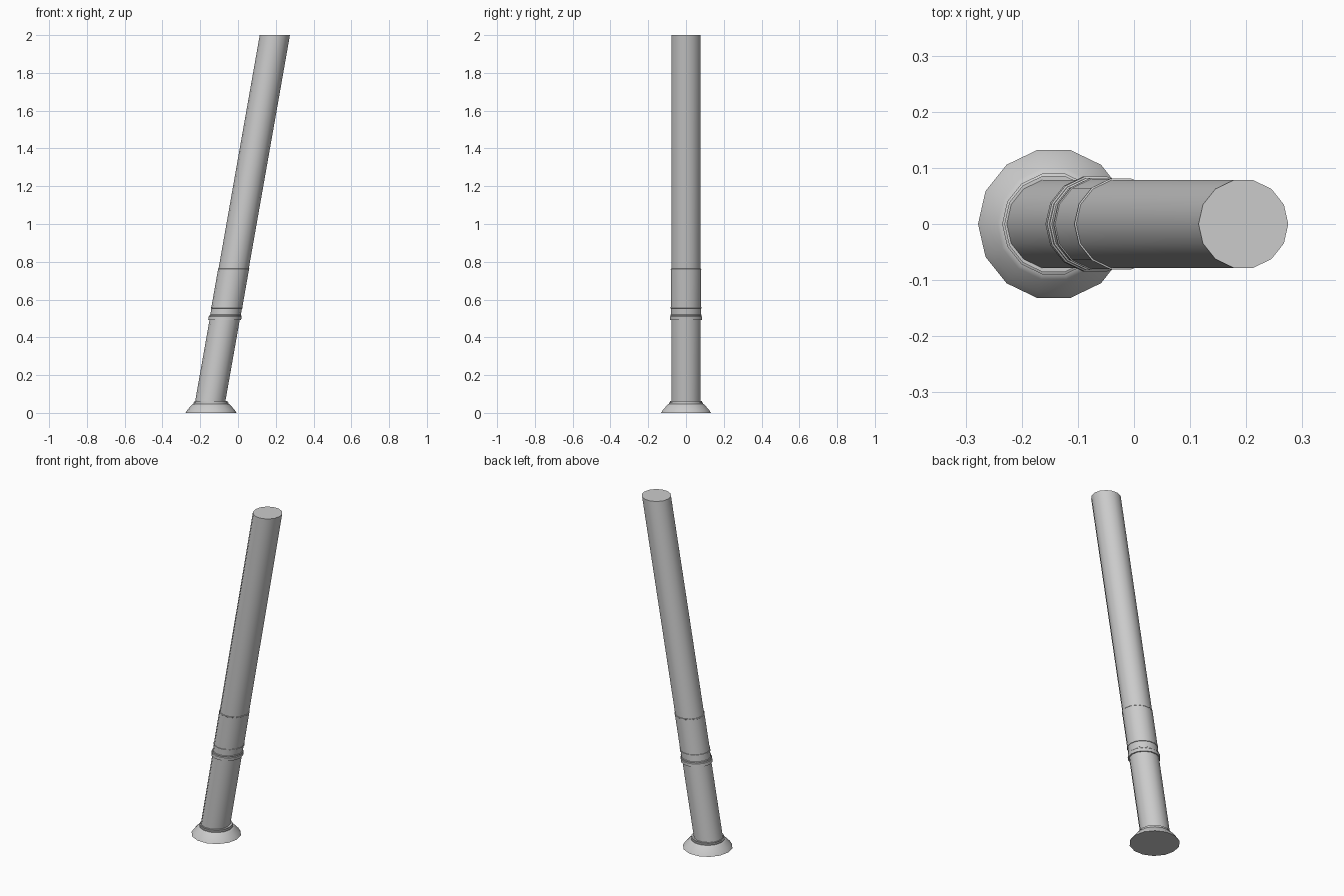
import bpy, bmesh
from math import cos, sin, pi, radians, tan

if "Cube" in bpy.data.objects:
    bpy.data.objects.remove(bpy.data.objects["Cube"])

SIDES = 14
SLOPE = tan(radians(10))
SHAFT_X = 0.195 - 2 * SLOPE   # axis position at ground level
BASE_X = -0.143


def lathe(name, profile, x0, slope):
    """Stack level (radius, z) rings along a leaning axis and cap both ends."""
    bm = bmesh.new()
    rings = []
    for r, z in profile:
        rings.append([bm.verts.new((x0 + slope * z + r * cos(2 * pi * i / SIDES),
                                    r * sin(2 * pi * i / SIDES), z))
                      for i in range(SIDES)])
    for a, b in zip(rings, rings[1:]):
        for i in range(SIDES):
            j = (i + 1) % SIDES
            bm.faces.new((a[i], a[j], b[j], b[i]))
    bm.faces.new(rings[0][::-1])
    bm.faces.new(rings[-1])
    mesh = bpy.data.meshes.new(name)
    bm.to_mesh(mesh)
    bm.free()
    obj = bpy.data.objects.new(name, mesh)
    bpy.context.collection.objects.link(obj)
    bpy.ops.object.select_all(action='DESELECT')
    obj.select_set(True)
    bpy.context.view_layer.objects.active = obj
    bpy.ops.object.shade_smooth_by_angle(angle=radians(35))
    return obj


# flared foot with a small stepped ring on top
lathe("base_flare", [(0.135, 0), (0.124, 0.018), (0.101, 0.042), (0.097, 0.046),
                     (0.092, 0.048), (0.092, 0.054), (0.088, 0.056), (0.088, 0.062)],
      BASE_X, 0)

# leaning pole: lower tube, collar bands, sleeve, upper tube
lathe("leaning_pole", [(0.080, 0.002), (0.080, 0.492),
                       (0.087, 0.492), (0.087, 0.510),
                       (0.084, 0.513), (0.084, 0.519), (0.081, 0.521),
                       (0.081, 0.553), (0.084, 0.554), (0.084, 0.560),
                       (0.082, 0.561), (0.082, 0.758), (0.083, 0.759),
                       (0.083, 0.763), (0.080, 0.764), (0.080, 2.0)],
      SHAFT_X, SLOPE)
